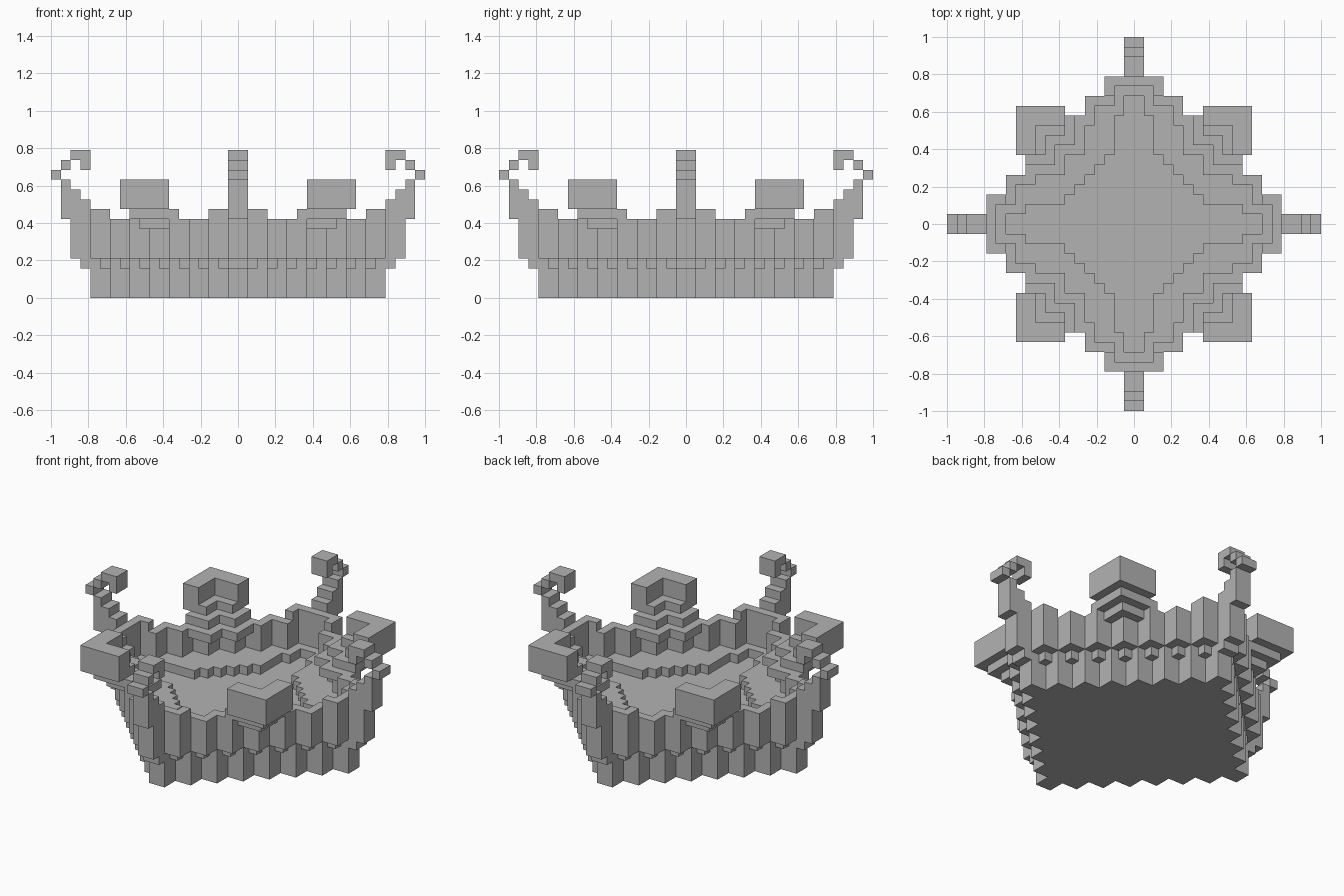
import bpy, bmesh
from mathutils import Matrix, Vector
from math import pi

cube = bpy.data.objects.get("Cube")
if cube:
    bpy.data.objects.remove(cube, do_unlink=True)

U = 1 / 19  # size of one block

stone = bpy.data.materials.new("stone_grey")
stone.use_nodes = True
stone.diffuse_color = (0.45, 0.45, 0.45, 1)
stone.node_tree.nodes["Principled BSDF"].inputs["Base Color"].default_value = (0.45, 0.45, 0.45, 1)


def stepped(pairs):
    """Closed four-way symmetric staircase outline from (half width, y) corners."""
    quarter = [pairs[0]]
    for (w, _), (w2, y2) in zip(pairs, pairs[1:]):
        quarter += [(w, y2), (w2, y2)]
    right = quarter + [(x, -y) for x, y in reversed(quarter)]
    return right + [(-x, y) for x, y in reversed(right)]


def rect(x0, x1, y0, y1):
    return [(x0, y0), (x1, y0), (x1, y1), (x0, y1)]


def elbow(corner, inner, arm):
    """L outline pointing out along the diagonal."""
    return [(corner, corner), (corner, arm), (inner, arm),
            (inner, inner), (arm, inner), (arm, corner)]


def prism(bm, loops, z0, z1, turn=0):
    """Extrude an outline, with optional holes, between two heights."""
    rot = Matrix.Rotation(turn * pi / 2, 3, "Z")
    edges = []
    for loop in loops:
        vs = [bm.verts.new(rot @ Vector((x * U, y * U, z0 * U))) for x, y in loop]
        edges += [bm.edges.new((a, b)) for a, b in zip(vs, vs[1:] + vs[:1])]
    filled = bmesh.ops.triangle_fill(bm, edges=edges, use_beauty=True, normal=(0, 0, 1))
    faces = [f for f in filled["geom"] if isinstance(f, bmesh.types.BMFace)]
    top = bmesh.ops.extrude_face_region(bm, geom=faces, use_keep_orig=True)
    verts = [v for v in top["geom"] if isinstance(v, bmesh.types.BMVert)]
    bmesh.ops.translate(bm, verts=verts, vec=(0, 0, (z1 - z0) * U))


def part(name, pieces, turns=1):
    """Make one object out of (loops, z0, z1) prisms, repeated by quarter turns."""
    bm = bmesh.new()
    for t in range(turns):
        for loops, z0, z1 in pieces:
            prism(bm, loops, z0, z1, t)
    bmesh.ops.recalc_face_normals(bm, faces=bm.faces[:])
    mesh = bpy.data.meshes.new(name)
    bm.to_mesh(mesh)
    bm.free()
    mesh.materials.append(stone)
    bpy.context.collection.objects.link(bpy.data.objects.new(name, mesh))


# Hull, wall and sunken deck
lower = stepped([(1 + 2 * k, 15 - 2 * k) for k in range(8)])
outer = stepped([(3 + 2 * k, 15 - 2 * k) for k in range(7)])
inner = stepped([(2 + 2 * k, 14 - 2 * k) for k in range(7)])
pit = stepped([(1, 13), (2, 11), (3, 7), (4, 6), (5, 5), (6, 4), (7, 3), (11, 2), (13, 1)])
part("lower_hull", [([lower], 0, 4)])
part("upper_wall", [([outer, inner], 4, 8)])
part("deck_ledge", [([inner, pit], 4, 5)])

# Raised wall ends beside each prow
cap = [(-3, 13), (3, 13), (3, 15), (-3, 15)]
cap = [cap[0], cap[3], cap[2], cap[1], (2, 13), (2, 14), (-2, 14), (-2, 13)]
part("raised_wall_ends", [([cap], 8, 9)], 4)

# Small brackets beneath the overhang
brackets = [([rect(1 + 2 * k, 2 + 2 * k, 13 - 2 * k, 14 - 2 * k)], 3, 4) for k in range(7)]
brackets.append(([rect(-1, 1, 15, 16)], 3, 4))
part("brackets", brackets, 4)

# Curled prows: (near, far, bottom, top)
prow = [(15, 16, 4, 10), (16, 17, 4, 11), (17, 18, 8, 12), (18, 19, 12, 13),
        (17, 18, 13, 14), (16, 17, 14, 15), (15, 16, 13, 15)]
part("curled_prows", [([rect(-1, 1, a, b)], z0, z1) for a, b, z0, z1 in prow], 4)

# Flared corner platforms: (corner, inner, arm end, bottom, top)
tiers = [(12, 10, 7, 9, 12), (11, 9, 7, 9, 10), (11, 8, 6, 8, 9), (10, 7, 5, 7, 8)]
part("corner_platforms", [([elbow(c, i, a)], z0, z1) for c, i, a, z0, z1 in tiers], 4)
